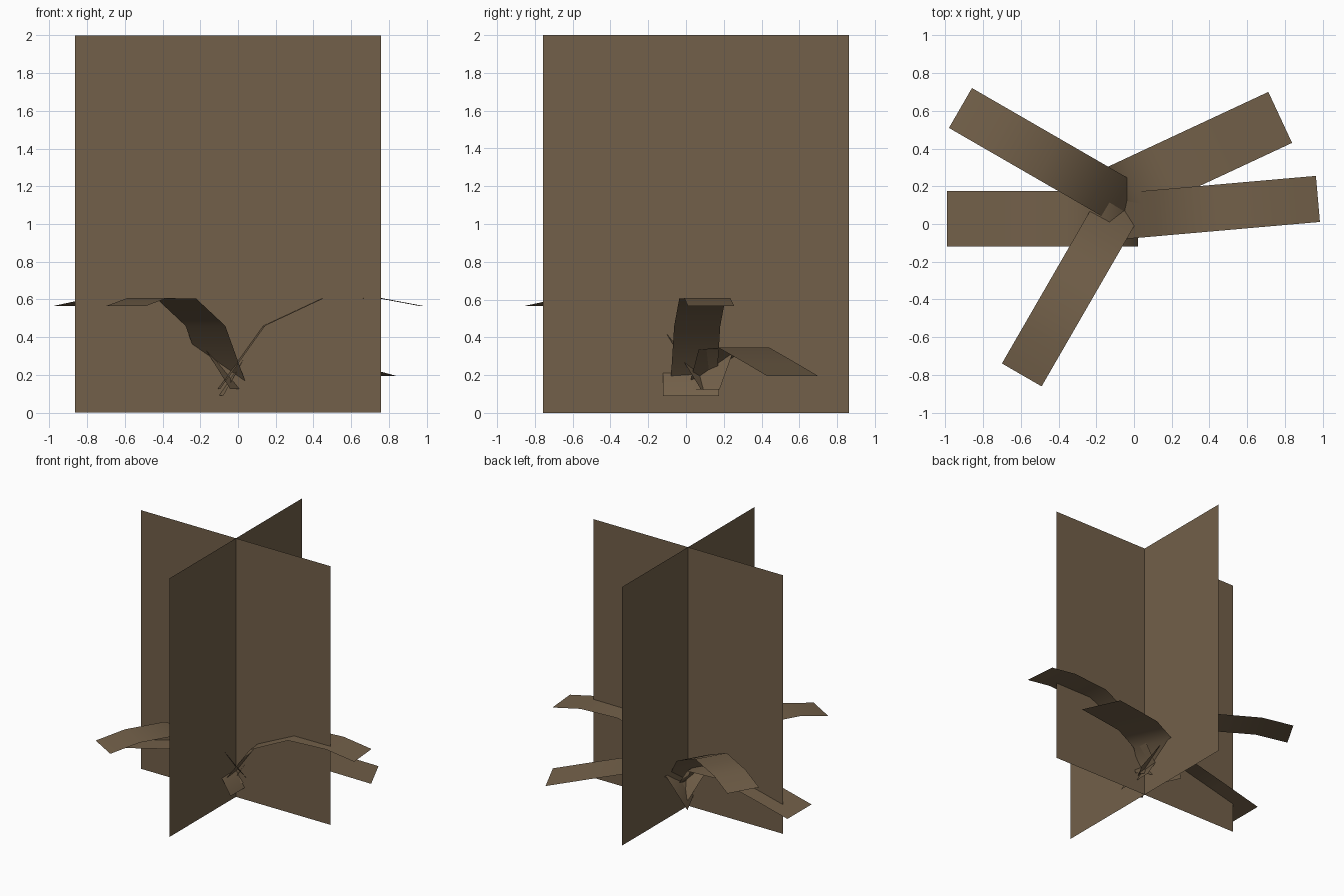
import bpy, math
from mathutils import Vector

if "Cube" in bpy.data.objects:
    bpy.data.objects.remove(bpy.data.objects["Cube"])

mat = bpy.data.materials.new("brown")
mat.diffuse_color = (0.17, 0.117, 0.067, 1)
mat.use_nodes = True
mat.node_tree.nodes["Principled BSDF"].inputs["Base Color"].default_value = mat.diffuse_color


def make(name, verts, faces, smooth=False):
    me = bpy.data.meshes.new(name)
    me.from_pydata(verts, [], faces)
    me.materials.append(mat)
    me.polygons.foreach_set("use_smooth", [smooth] * len(faces))
    ob = bpy.data.objects.new(name, me)
    bpy.context.collection.objects.link(ob)
    return ob


# Two tall crossed cards
cx, cy = -0.054, 0.052
make("card_wide", [(-0.865, cy, 0), (0.757, cy, 0), (0.757, cy, 2), (-0.865, cy, 2)], [(0, 1, 2, 3)])
make("card_deep", [(cx, -0.757, 0), (cx, 0.862, 0), (cx, 0.862, 2), (cx, -0.757, 2)], [(0, 1, 2, 3)])

# Frond profiles: distance in from the tip, height
high = [(0, .565), (.225, .607), (.535, .605), (.845, .46), (1.085, .125)]
low = [(0, .195), (.3, .27), (.61, .345), (.86, .335), (1.01, .09)]


def frond(name, tip, angle, width, profile):
    a = math.radians(angle)
    out = Vector((math.cos(a), math.sin(a), 0))
    side = Vector((-out.y, out.x, 0)) * width / 2
    verts = []
    for s, z in profile:
        p = Vector((tip[0], tip[1], z)) - out * s
        verts += [p - side, p + side]
    faces = [(2 * i, 2 * i + 1, 2 * i + 3, 2 * i + 2) for i in range(len(profile) - 1)]
    make(name, verts, faces, True)


# Drooping fronds around the base
frond("frond_left_low", (-0.99, 0.027), 180, 0.295, low)
frond("frond_right_low", (0.775, 0.565), 25, 0.298, low)
frond("frond_right_high", (0.975, 0.133), 5, 0.245, high)
frond("frond_back_high", (-0.92, 0.615), 150, 0.244, high)
frond("frond_front_high", (-0.595, -0.80), 240, 0.243, high)
